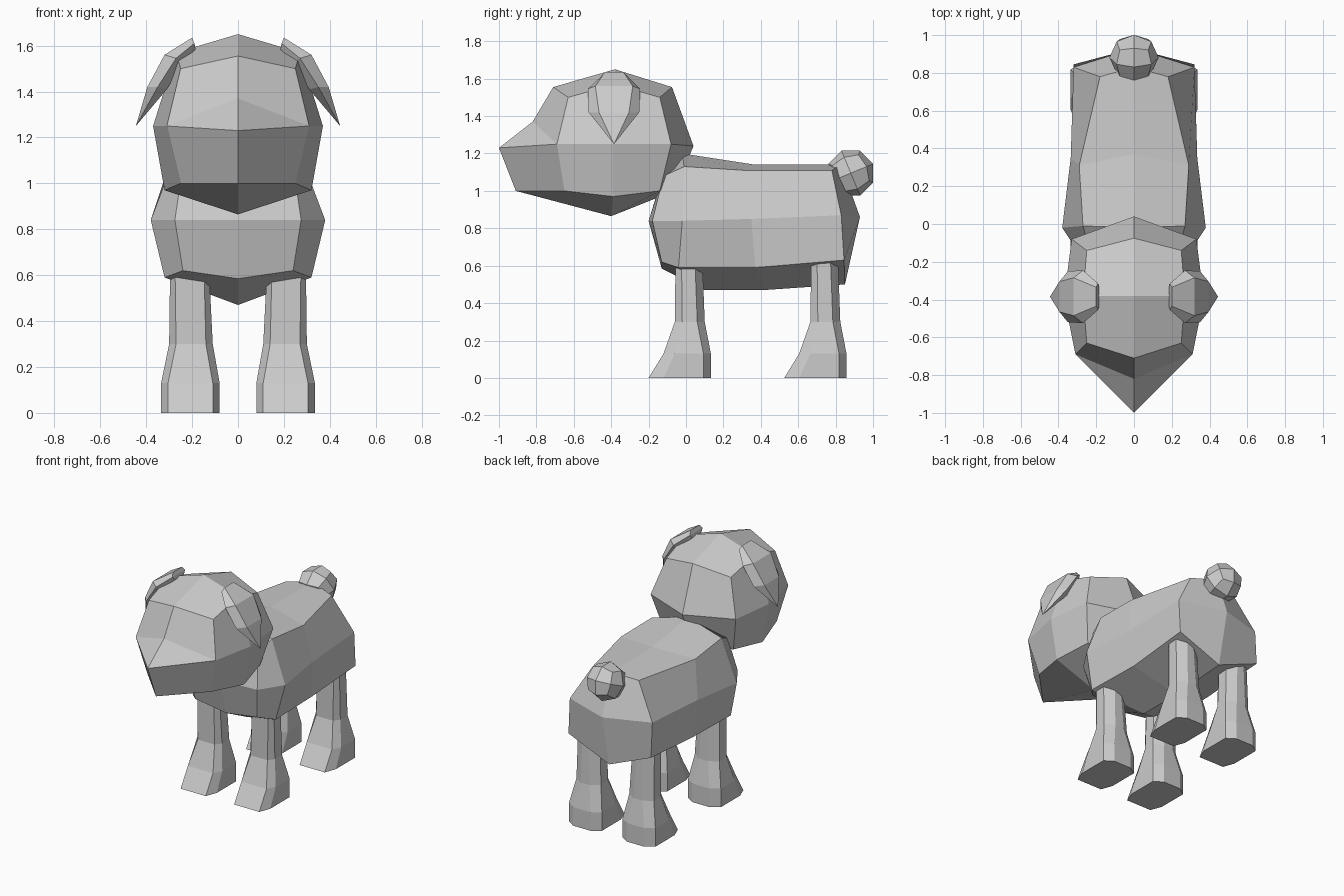
import bpy, bmesh, math
from mathutils import Matrix, Vector

if "Cube" in bpy.data.objects:
    bpy.data.objects.remove(bpy.data.objects["Cube"])

grey = bpy.data.materials.new("plain grey")
grey.diffuse_color = (0.6, 0.6, 0.6, 1)
grey.use_nodes = True
grey.node_tree.nodes["Principled BSDF"].inputs["Base Color"].default_value = grey.diffuse_color


def finish(bm, name):
    bmesh.ops.remove_doubles(bm, verts=bm.verts[:], dist=0.0005)
    bmesh.ops.recalc_face_normals(bm, faces=bm.faces[:])
    me = bpy.data.meshes.new(name)
    bm.to_mesh(me)
    bm.free()
    me.materials.append(grey)
    ob = bpy.data.objects.new(name, me)
    bpy.context.collection.objects.link(ob)
    return ob


def mirrored(half):
    """Five points from centre line to centre line -> closed ring of eight."""
    return half + [(-x, y, z) for x, y, z in half[-2:0:-1]]


def loft(name, rings, start=None, end=None):
    """Skin rings; a cap point closes an end with four quads or a fan, None with one face."""
    bm = bmesh.new()
    vs = [[bm.verts.new(p) for p in r] for r in rings]
    n = len(vs[0])
    for a, b in zip(vs, vs[1:]):
        for i in range(n):
            j = (i + 1) % n
            bm.faces.new((a[i], a[j], b[j], b[i]))
    for ring, cap in ((vs[0], start), (vs[-1], end)):
        if cap is None:
            bm.faces.new(ring)
            continue
        c = bm.verts.new(cap)
        step = 2 if n == 8 else 1
        for i in range(0, n, step):
            bm.faces.new([c] + [ring[(i + k) % n] for k in range(step + 1)])
    return finish(bm, name)


# Head: rings from crown to jaw, the brow ring and muzzle ring share all but the front point
cheek = [(0.31, -0.69, 1.25), (0.37, -0.39, 1.25), (0.33, -0.08, 1.25), (0, 0.04, 1.24)]
loft("head", [mirrored(r) for r in (
    [(0, -0.71, 1.555), (0.25, -0.63, 1.50), (0.27, -0.38, 1.57), (0.25, -0.14, 1.50), (0, -0.075, 1.555)],
    [(0, -0.82, 1.37)] + cheek,
    [(0, -1.0, 1.23)] + cheek,
    [(0, -0.91, 1.0), (0.25, -0.65, 1.0), (0.32, -0.39, 0.97), (0.27, -0.14, 1.0), (0, -0.06, 1.0)],
)], start=(0, -0.38, 1.65), end=(0, -0.40, 0.865))

# Body: rings from chest to rump
loft("body", [mirrored(r) for r in (
    [(0, -0.12, 1.10), (0.24, -0.12, 1.08), (0.275, -0.18, 0.84), (0.24, -0.13, 0.62), (0, -0.13, 0.585)],
    [(0, -0.02, 1.20), (0.27, -0.01, 1.13), (0.38, -0.02, 0.84), (0.32, -0.04, 0.59), (0, 0.10, 0.47)],
    [(0, 0.37, 1.14), (0.29, 0.31, 1.11), (0.335, 0.35, 0.85), (0.31, 0.37, 0.59), (0, 0.42, 0.47)],
    [(0, 0.83, 1.14), (0.18, 0.78, 1.11), (0.32, 0.83, 0.87), (0.32, 0.845, 0.63), (0, 0.85, 0.50)],
)], start=(0, -0.20, 0.84), end=(0, 0.93, 0.86))


# Legs: chamfered columns flaring to a forward foot
def leg(name, side, dy):
    rings = []
    for z, x0, x1, y0, y1, cx, cy in (
            (0.70, 0.13, 0.295, -0.055, 0.085, 0.02, 0.03),
            (0.30, 0.11, 0.300, -0.060, 0.100, 0.03, 0.04),
            (0.13, 0.08, 0.335, -0.120, 0.133, 0.03, 0.06),
            (0.00, 0.08, 0.335, -0.200, 0.133, 0.03, 0.08)):
        pts = [(x0 + cx, y0), (x1 - cx, y0), (x1, y0 + cy), (x1, y1 - 0.04),
               (x1 - 0.06, y1), (x0 + 0.06, y1), (x0, y1 - 0.04), (x0, y0 + cy)]
        rings.append([(side * x, y + dy, z) for x, y in pts])
    loft(name, rings)


# Ears: thin drooping leaves ending in a point
def ear(name, side):
    rings = []
    for (ox, oz, ow), (rx, rz, rw), (ix, iz) in (
            ((0.20, 1.635, 0.05), (0.19, 1.61, 0.07), (0.185, 1.585)),
            ((0.32, 1.56, 0.10), (0.27, 1.545, 0.14), (0.24, 1.53)),
            ((0.395, 1.42, 0.08), (0.35, 1.42, 0.135), (0.31, 1.41))):
        pts = [(ox, -ow, oz), (ox, ow, oz), (rx, rw, rz),
               (ix, ow, iz), (ix, -ow, iz), (rx, -rw, rz)]
        rings.append([(side * x, y - 0.385, z) for x, y, z in pts])
    mid = Vector((side * 0.19, -0.385, 1.61))
    loft(name, rings, start=mid, end=(side * 0.445, -0.385, 1.25))


for side, label in ((-1, "left"), (1, "right")):
    leg("front_leg_" + label, side, 0)
    leg("hind_leg_" + label, side, 0.725)
    ear("ear_" + label, side)

# Tail: faceted ball tilted on the rump
bm = bmesh.new()
bmesh.ops.create_cube(bm, size=2)
bmesh.ops.subdivide_edges(bm, edges=bm.edges[:], cuts=1, use_grid_fill=True)
place = Matrix.Translation((0, 0.881, 1.095)) @ Matrix.Rotation(math.radians(22.5), 4, 'X')
for v in bm.verts:
    v.co = place @ (v.co.normalized() * 0.13)
finish(bm, "tail")
